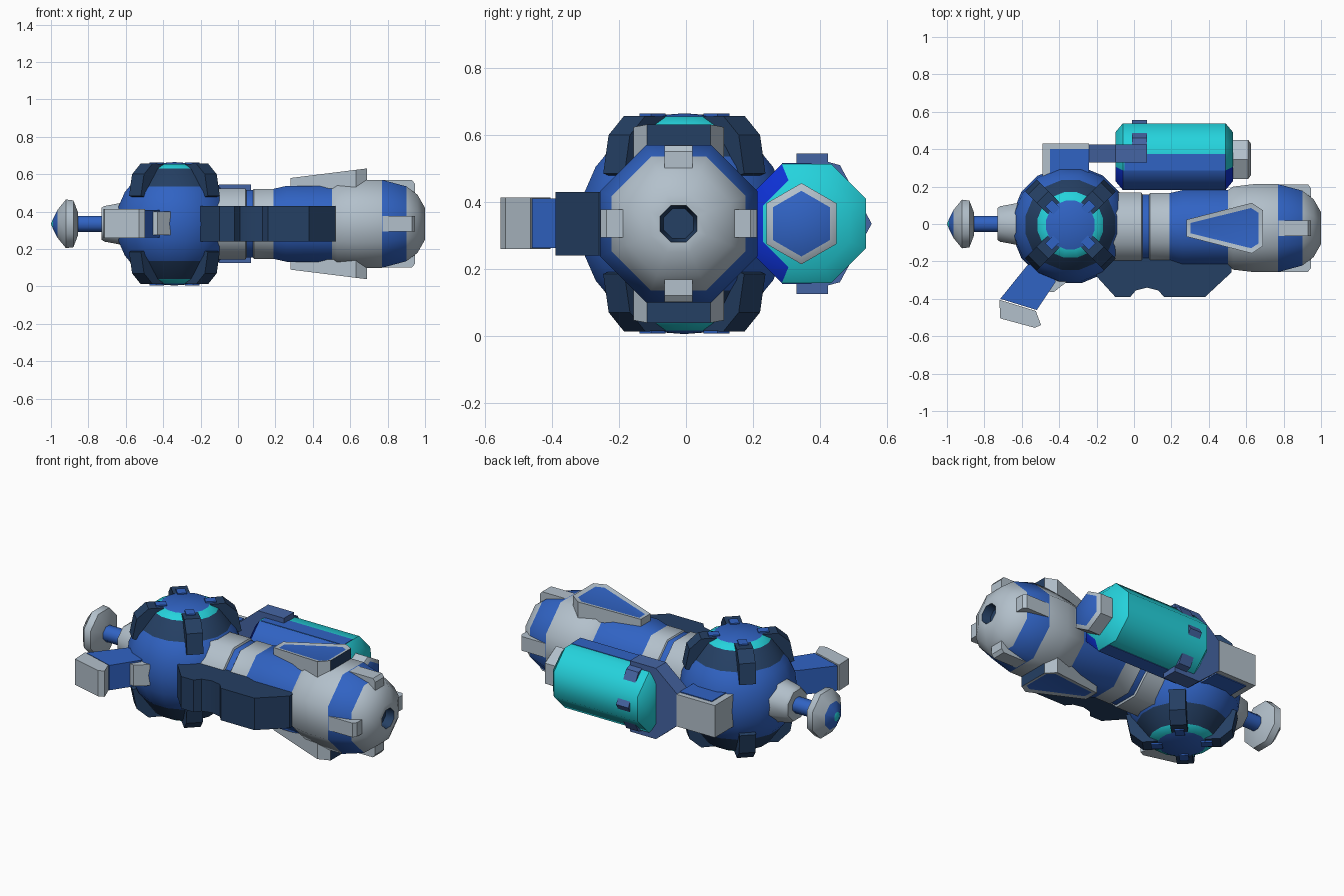
import bpy, bmesh
from math import cos, sin, pi, radians
from mathutils import Matrix, Vector

cube = bpy.data.objects.get("Cube")
if cube:
    bpy.data.objects.remove(cube, do_unlink=True)

MID = 0.335          # height of the main axis
BODY = (-0.34, -0.005, MID)


def material(name, rgb):
    m = bpy.data.materials.new(name)
    m.use_nodes = True
    m.diffuse_color = (*rgb, 1)
    m.node_tree.nodes["Principled BSDF"].inputs["Base Color"].default_value = (*rgb, 1)
    return m


BLUE = material("blue", (0.03, 0.125, 0.55))
NAVY = material("navy", (0.018, 0.05, 0.125))
GREY = material("pale grey", (0.45, 0.53, 0.6))
CYAN = material("cyan", (0.018, 0.65, 0.72))
DEEP = material("deep blue", (0.004, 0.03, 0.65))
SLATE = material("slate blue", (0.06, 0.13, 0.37))


def finish(name, bm, mats, smooth=40):
    bmesh.ops.remove_doubles(bm, verts=bm.verts, dist=0.0005)
    bmesh.ops.recalc_face_normals(bm, faces=bm.faces)
    mesh = bpy.data.meshes.new(name)
    bm.to_mesh(mesh)
    bm.free()
    for m in mats:
        mesh.materials.append(m)
    for p in mesh.polygons:
        p.use_smooth = True
    mesh.set_sharp_from_angle(angle=radians(smooth))
    ob = bpy.data.objects.new(name, mesh)
    bpy.context.collection.objects.link(ob)
    return ob


def lathe(name, profile, mats, bands, axis="X", centre=(0, 0, 0), sides=8, smooth=50):
    """Spin (distance along axis, flat radius) points; bands gives a material slot per ring."""
    bm = bmesh.new()
    rings = []
    for d, r in profile:
        ring = []
        for i in range(sides):
            a = 2 * pi * (i + 0.5) / sides
            u, v = r / cos(pi / sides) * cos(a), r / cos(pi / sides) * sin(a)
            co = (d, u, v) if axis == "X" else (u, v, d)
            ring.append(bm.verts.new(Vector(co) + Vector(centre)))
        rings.append(ring)
    for k in range(len(rings) - 1):
        for i in range(sides):
            j = (i + 1) % sides
            f = bm.faces.new((rings[k][i], rings[k][j], rings[k + 1][j], rings[k + 1][i]))
            f.material_index = bands[k]
    for ring, band in ((rings[0], bands[0]), (rings[-1], bands[-1])):
        if (ring[0].co - ring[1].co).length > 0.001:
            bm.faces.new(ring).material_index = band
    return finish(name, bm, mats, smooth)


def prism(name, outline, low, high, mats, plane="XY", matrix=None, rule=None):
    """Extrude an outline drawn in a plane; rule picks a material slot from the normal."""
    bm = bmesh.new()

    def put(a, b, c):
        return bm.verts.new((a, b, c) if plane == "XY" else (a, c, b) if plane == "XZ" else (c, a, b))
    lo = [put(a, b, low) for a, b in outline]
    hi = [put(a, b, high) for a, b in outline]
    bm.faces.new(lo)
    bm.faces.new(hi)
    for i in range(len(lo)):
        j = (i + 1) % len(lo)
        bm.faces.new((lo[i], lo[j], hi[j], hi[i]))
    bmesh.ops.recalc_face_normals(bm, faces=bm.faces)
    if rule:
        for f in bm.faces:
            f.material_index = rule(f.normal)
    if matrix:
        bm.transform(matrix)
    return finish(name, bm, mats, 30)


def rect(a0, a1, b0, b1):
    return [(a0, b0), (a1, b0), (a1, b1), (a0, b1)]


# Round body with painted rings toward both poles
half = [(0.33, 0), (0.32, 0.13), (0.295, 0.175), (0.2, 0.24), (0.17, 0.265), (0.09, 0.3)]
profile = half + [(0, 0.31)] + [(-d, r) for d, r in reversed(half)]
bands = [0, 2, 1, 0, 0, 0]
lathe("round_body", profile, [BLUE, NAVY, CYAN], bands + bands[::-1], "Z", BODY, 16)

# Straps over both poles, each with a small stud
strap = [(0.125, 0.29), (0.125, 0.32), (0.21, 0.322), (0.275, 0.265), (0.298, 0.15),
         (0.26, 0.14), (0.2, 0.23)]
for side in (1, -1):
    place = "upper" if side > 0 else "lower"
    for k in range(4):
        m = (Matrix.Translation(BODY) @ Matrix.Rotation(pi / 4 + k * pi / 2, 4, "Z")
             @ Matrix.Diagonal((1, 1, side, 1)))
        prism(f"{place}_strap_{k}", strap, -0.045, 0.045, [NAVY], "XZ", m)
        prism(f"{place}_stud_{k}", rect(0.105, 0.165, 0.28, 0.329), -0.025, 0.025,
              [BLUE], "XZ", m)

# Barrel and muzzle
AXIS = (0, -0.022, MID)
lathe("barrel", [(-0.2, 0.19), (0.04, 0.19), (0.045, 0.18), (0.08, 0.18), (0.085, 0.187),
                 (0.19, 0.187), (0.26, 0.203), (0.52, 0.203)],
      [GREY, BLUE], [0, 0, 1, 0, 0, 1, 1], centre=AXIS)
lathe("muzzle", [(0.49, 0.195), (0.53, 0.222), (0.64, 0.235), (0.77, 0.235), (0.9, 0.2),
                 (0.96, 0.155), (1.0, 0.085), (1.0, 0.055), (0.95, 0.045), (0.95, 0)],
      [GREY, BLUE, NAVY], [0, 0, 0, 1, 0, 0, 0, 2, 2], centre=AXIS)
for k in range(4):
    m = Matrix.Translation(AXIS) @ Matrix.Rotation(k * pi / 2, 4, "X")
    prism(f"muzzle_tab_{k}", [(0.75, 0.15), (0.75, 0.234), (0.93, 0.234), (0.945, 0.215), (0.945, 0.15)],
          -0.042, 0.042, [GREY], "XZ", m)

# Tapered fins above and below, with inset panels
for side in (1, -1):
    bm = bmesh.new()
    right = [(0.28, 0.045), (0.63, 0.135), (0.69, 0.095)]
    outline = [(x, -y) for x, y in right] + [(x, y) for x, y in reversed(right)]
    low = [bm.verts.new((x, y - 0.022, MID + side * 0.19)) for x, y in outline]
    top = [bm.verts.new((x, y - 0.022, MID + side * (0.245 + 0.125 * (x - 0.28))))
           for x, y in outline]
    bm.faces.new(low)
    panel = bm.faces.new(top)
    for i in range(6):
        f = bm.faces.new((low[i], low[i - 1], top[i - 1], top[i]))
        f.normal_update()
        f.material_index = 2 if abs(f.normal.x) > 0.95 and f.calc_center_median().x > 0.6 else 0
    bmesh.ops.recalc_face_normals(bm, faces=bm.faces)
    bmesh.ops.inset_region(bm, faces=[panel], thickness=0.028, depth=-0.006)
    panel.material_index = 1
    finish("upper_fin" if side > 0 else "lower_fin", bm, [GREY, BLUE, NAVY], 30)

# Hand guard along the front
prism("hand_guard", [(-0.2, -0.1), (-0.2, -0.28), (-0.1, -0.39), (-0.02, -0.39), (0.01, -0.355),
                     (0.07, -0.34), (0.13, -0.355), (0.16, -0.39), (0.38, -0.39),
                     (0.52, -0.26), (0.52, -0.1)], 0.24, 0.43, [NAVY])

# Storage tank along the back
TANK = (0, 0.36, MID)
tank = lathe("tank", [(-0.1, 0.13), (-0.06, 0.178), (0.49, 0.178), (0.53, 0.13)],
             [CYAN, BLUE, DEEP], [0, 0, 0], centre=TANK, sides=8)
for p in tank.data.polygons:
    if p.normal.y < -0.85:
        p.material_index = 2
    elif p.normal.y < -0.2 or (abs(p.normal.z) > 0.9 and p.center.y < TANK[1]):
        p.material_index = 1 if abs(p.normal.x) < 0.3 else 2
# Top and bottom tank panels reach halfway across
for side in (1, -1):
    z = MID + side * 0.178
    prism("tank_panel_" + ("top" if side > 0 else "bottom"),
          rect(-0.05, 0.49, 0.287, 0.375), z - 0.003, z + 0.003, [BLUE])
lathe("tank_cap", [(0.5, 0.105), (0.61, 0.105), (0.625, 0.085), (0.625, 0)], [GREY, BLUE],
      [0, 0, 1], centre=(0, 0.345, MID), sides=6)

# Clamp holding the tank and its arm
clamp = [(0.33, 0.21), (0.46, 0.175), (0.555, 0), (0.46, -0.175), (0.33, -0.21)]
prism("tank_clamp", [(y, MID + z) for y, z in clamp], -0.01, 0.07, [SLATE], "YZ")
prism("clamp_arm", [(-0.25, 0.25), (-0.1, 0.125), (0.07, 0.125), (0.07, 0.545), (-0.1, 0.545),
                    (-0.25, 0.42)], 0.33, 0.425, [SLATE], "XZ")

# Back elbow with blue upper and lower faces
prism("back_elbow", [(-0.49, 0.15), (-0.49, 0.43), (-0.24, 0.43), (-0.24, 0.15)], 0.24, 0.43, [GREY])
for name, z in (("elbow_top", 0.432), ("elbow_bottom", 0.238)):
    prism(name, rect(-0.45, -0.24, 0.16, 0.4), z - 0.003, z + 0.003, [BLUE])

# Plunger on the left end of the axis
HUB = (0, 0, MID)
lathe("plunger_socket", [(-0.73, 0.085), (-0.715, 0.095), (-0.58, 0.12)], [GREY], [0, 0], centre=HUB)
lathe("plunger_rod", [(-0.88, 0.043), (-0.68, 0.043)], [BLUE], [0], centre=HUB)
lathe("plunger_knob", [(-1.0, 0), (-0.99, 0.025), (-0.965, 0.075), (-0.92, 0.13), (-0.88, 0.125),
                       (-0.855, 0.06), (-0.855, 0)], [GREY, BLUE, CYAN], [2, 1, 0, 0, 0, 0], centre=HUB)

# Slanted grip with pale foot, and the small trigger wedge beside it
prism("grip", [(-0.44, -0.18), (-0.57, -0.22), (-0.715, -0.4), (-0.52, -0.46), (-0.42, -0.31)],
      0.262, 0.41, [BLUE])
prism("grip_foot", [(-0.72, -0.405), (-0.715, -0.505), (-0.53, -0.555), (-0.497, -0.54), (-0.525, -0.465)],
      0.26, 0.413, [GREY])
prism("trigger_wedge", [(-0.48, -0.25), (-0.47, -0.36), (-0.43, -0.365), (-0.36, -0.31), (-0.36, -0.25)],
      0.275, 0.4, [GREY])
